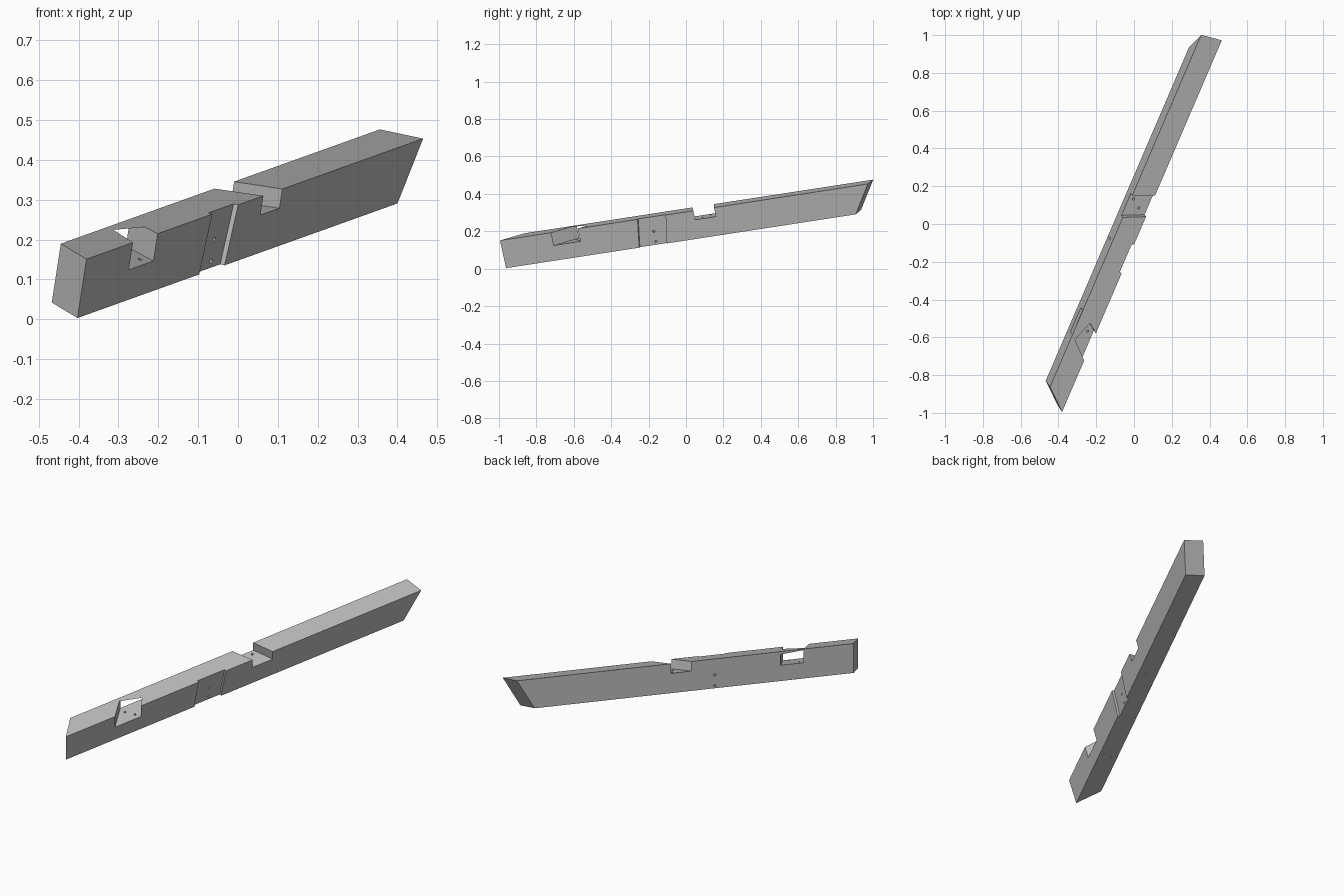
import bpy
import bmesh
from mathutils import Matrix, Vector

if "Cube" in bpy.data.objects:
    bpy.data.objects.remove(bpy.data.objects["Cube"])

# Timber frame: length runs up the slope, height is nearly upright, depth goes to the back
along = Vector((0.391, 0.910, 0.140)).normalized()
up = Vector((0.148, -0.213, 0.966))
up = (up - along * up.dot(along)).normalized()
back = up.cross(along)
corner = Vector((-0.403, -0.962, 0.003))
frame = Matrix((along, back, up)).transposed().to_4x4()
frame.translation = corner
DEPTH, HEIGHT, OUT = 0.114, 0.153, 0.03

grey = bpy.data.materials.new("timber_grey")
grey.use_nodes = True
COLOUR = (0.5, 0.5, 0.5, 1)
grey.diffuse_color = COLOUR
grey.node_tree.nodes["Principled BSDF"].inputs["Base Color"].default_value = COLOUR


def make_object(name, bm):
    bmesh.ops.recalc_face_normals(bm, faces=bm.faces)
    bm.transform(frame)
    mesh = bpy.data.meshes.new(name)
    bm.to_mesh(mesh)
    bm.free()
    mesh.materials.append(grey)
    obj = bpy.data.objects.new(name, mesh)
    bpy.context.collection.objects.link(obj)
    return obj


def block(name, low, high):
    """Six-sided solid from two matching four-point loops (length, depth, height)."""
    bm = bmesh.new()
    a = [bm.verts.new(p) for p in low]
    b = [bm.verts.new(p) for p in high]
    bm.faces.new(a)
    bm.faces.new(b)
    for i in range(4):
        j = (i + 1) % 4
        bm.faces.new((a[i], a[j], b[j], b[i]))
    return make_object(name, bm)


def skew_notch(name, front, rear, floor, top):
    """Slot across the timber; front and rear give its (start, end) on each face."""
    def at(i, depth):
        return front[i] + (rear[i] - front[i]) * depth / DEPTH
    plan = [(at(0, -OUT), -OUT), (at(1, -OUT), -OUT),
            (at(1, DEPTH + OUT), DEPTH + OUT), (at(0, DEPTH + OUT), DEPTH + OUT)]
    return block(name, [(s, t, floor) for s, t in plan],
                 [(s, t, top(s, t)) for s, t in plan])


def drill(name, start, end, radius=0.006):
    """Round hole between two points, overshooting both."""
    start, end = Vector(start), Vector(end)
    axis = end - start
    bm = bmesh.new()
    turn = axis.to_track_quat("Z", "Y").to_matrix().to_4x4()
    bmesh.ops.create_cone(bm, cap_ends=True, segments=16, radius1=radius, radius2=radius,
                          depth=axis.length * 1.2,
                          matrix=Matrix.Translation((start + end) / 2) @ turn)
    return make_object(name, bm)


# Timber with a mitred low end and a raked high end
timber = block("timber",
               [(0, 0, 0), (0, 0, HEIGHT), (0.1, DEPTH, HEIGHT), (0.1, DEPTH, 0)],
               [(2.055, 0, 0), (2.162, 0, HEIGHT), (2.149, DEPTH, HEIGHT), (2.041, DEPTH, 0)])


# Lower notch has a sloping ceiling that leaves a sliver of timber at the back
def ceiling(s, t):
    return HEIGHT - 0.2 * ((s - 0.38) * 0.33 + (t - 0.092) * 0.944)


cutters = [
    skew_notch("lower_notch", (0.299, 0.457), (0.405, 0.545), 0.082, ceiling),
    skew_notch("middle_notch", (1.136, 1.258), (1.087, 1.213), 0.103, lambda s, t: HEIGHT + OUT),
]

# Shallow leaning housing in the front face
slope = (0.808 - 0.782) / HEIGHT
housing = [(0.782 - slope * OUT, -OUT), (0.944 - slope * OUT, -OUT),
           (0.974 + slope * OUT, HEIGHT + OUT), (0.808 + slope * OUT, HEIGHT + OUT)]
cutters.append(block("front_housing", [(s, -OUT, h) for s, h in housing],
                     [(s, 0.012, h) for s, h in housing]))

# Peg holes: downward through the notch floors, backward through the housing
for s, t in ((0.44, 0.03), (0.407, 0.074), (1.157, 0.044), (1.192, 0.089)):
    cutters.append(drill("floor_hole", (s, t, 0), (s, t, 0.12)))
for h in (0.018, 0.074):
    cutters.append(drill("housing_hole", (0.872, 0, h), (0.945, DEPTH, h - 0.004)))

# Cut everything out of the timber
bpy.context.view_layer.objects.active = timber
for cutter in cutters:
    mod = timber.modifiers.new(cutter.name, "BOOLEAN")
    mod.operation = "DIFFERENCE"
    mod.solver = "EXACT"
    mod.object = cutter
    bpy.ops.object.modifier_apply(modifier=mod.name)
    bpy.data.objects.remove(cutter)
